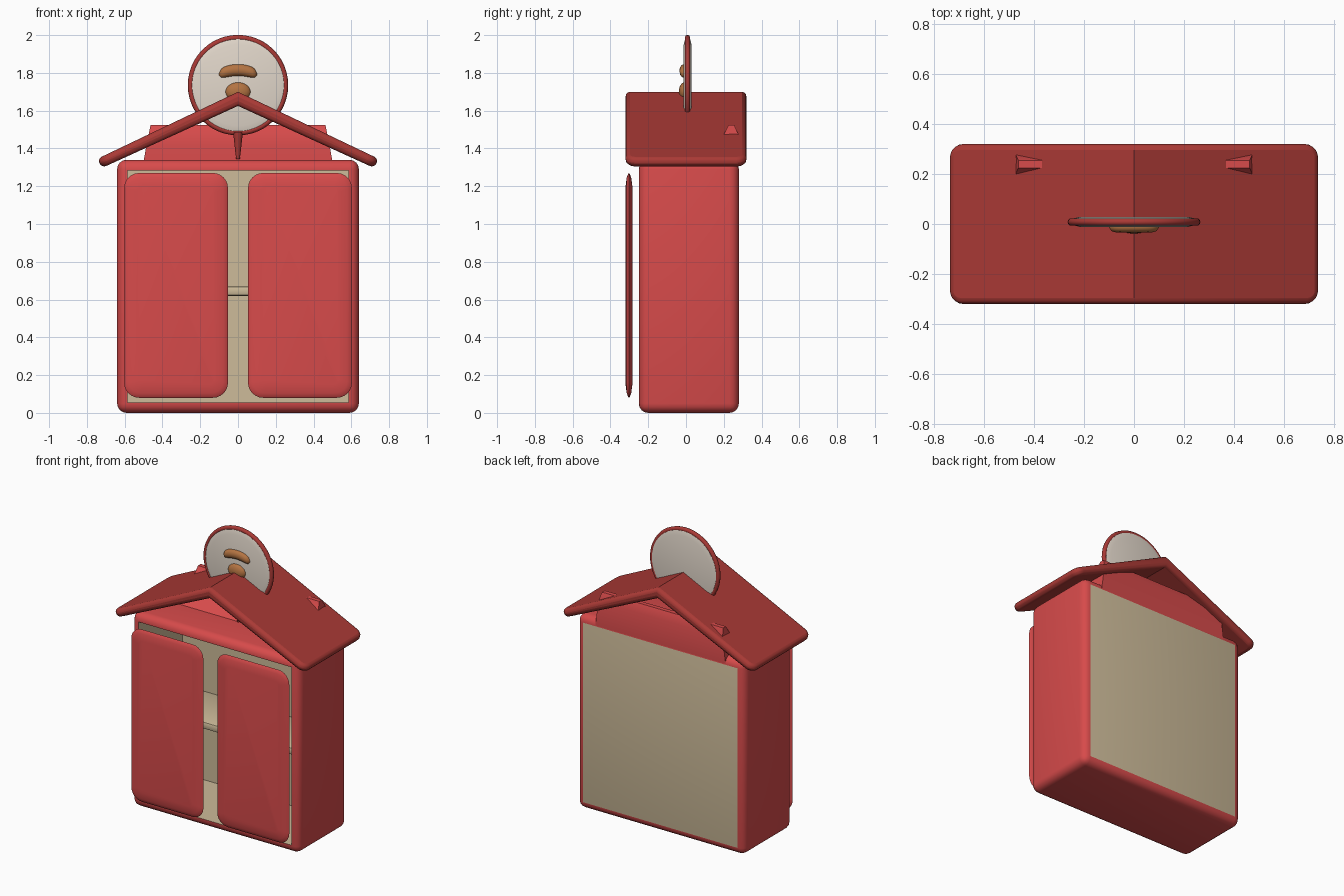
import bpy, bmesh, math
from mathutils import Matrix, Vector

if "Cube" in bpy.data.objects:
    bpy.data.objects.remove(bpy.data.objects["Cube"], do_unlink=True)


def material(name, r, g, b):
    m = bpy.data.materials.new(name)
    m.use_nodes = True
    colour = [(c / 255) ** 2.2 for c in (r, g, b)] + [1]
    m.diffuse_color = colour
    m.node_tree.nodes["Principled BSDF"].inputs["Base Color"].default_value = colour
    return m


RED = material("bright red", 214, 76, 76)
ROOF_RED = material("dark red", 168, 60, 56)
BEIGE = material("beige", 204, 186, 152)
CREAM = material("cream", 226, 215, 202)
BROWN = material("brown", 178, 115, 68)


def finish(name, bm, *mats):
    bmesh.ops.recalc_face_normals(bm, faces=bm.faces)
    mesh = bpy.data.meshes.new(name)
    bm.to_mesh(mesh)
    bm.free()
    obj = bpy.data.objects.new(name, mesh)
    bpy.context.collection.objects.link(obj)
    for m in mats:
        mesh.materials.append(m)
    return obj


def smooth(obj, angle=40):
    bpy.ops.object.select_all(action="DESELECT")
    obj.select_set(True)
    bpy.context.view_layer.objects.active = obj
    bpy.ops.object.shade_smooth_by_angle(angle=math.radians(angle))


def box(low, high):
    low, high = Vector(low), Vector(high)
    bm = bmesh.new()
    bmesh.ops.create_cube(bm, size=1)
    bmesh.ops.scale(bm, vec=high - low, verts=bm.verts)
    bmesh.ops.translate(bm, vec=(low + high) / 2, verts=bm.verts)
    return bm


def loft(rings):
    # closed solid through rings of equal point count
    bm = bmesh.new()
    loops = [[bm.verts.new(p) for p in ring] for ring in rings]
    n = len(loops[0])
    for a, b in zip(loops, loops[1:]):
        for i in range(n):
            j = (i + 1) % n
            bm.faces.new((a[i], a[j], b[j], b[i]))
    bm.faces.new(loops[0])
    bm.faces.new(loops[-1])
    return bm


def round_rect(cx, cz, w, h, r, y, steps=6):
    points = []
    for quarter, (sx, sz) in enumerate([(1, 1), (-1, 1), (-1, -1), (1, -1)]):
        for k in range(steps + 1):
            a = math.pi / 2 * (quarter + k / steps)
            points.append((cx + sx * (w / 2 - r) + r * math.cos(a), y,
                           cz + sz * (h / 2 - r) + r * math.sin(a)))
    return points


# Cabinet: rounded box, hollowed from the front, beige inside and on the back
bm = box((-0.64, -0.25, 0), (0.64, 0.28, 1.34))
bmesh.ops.bevel(bm, geom=bm.edges[:], offset=0.05, segments=4, profile=0.5, affect="EDGES")
bm.normal_update()
back = max(bm.faces, key=lambda f: f.calc_center_median().y)
front = min(bm.faces, key=lambda f: f.calc_center_median().y)
back.material_index = 1
bmesh.ops.inset_region(bm, faces=[front], thickness=0.008)
inner = bmesh.ops.extrude_discrete_faces(bm, faces=[front])["faces"][0]
bmesh.ops.translate(bm, vec=(0, 0.48, 0), verts=inner.verts)
inner.material_index = 1
for e in inner.edges:
    for f in e.link_faces:
        f.material_index = 1
smooth(finish("cabinet", bm, RED, BEIGE))

# Shelf
bm = box((-0.59, -0.15, 0.62), (0.59, 0.235, 0.67))
bmesh.ops.bevel(bm, geom=bm.edges[:], offset=0.012, segments=2, profile=0.5, affect="EDGES")
smooth(finish("shelf", bm, BEIGE))

# Doors: thin pillowed slabs floating before the cabinet
LAYERS = [(0.07, -0.284), (0.025, -0.290), (0.006, -0.297), (0, -0.302),
          (0.006, -0.307), (0.025, -0.314), (0.07, -0.320)]
for side, name in ((1, "left_door"), (-1, "right_door")):
    rings = [round_rect(side * 0.328, 0.675, 0.55 - 2 * i, 1.19 - 2 * i, 0.08 - 0.7 * i, y)
             for i, y in LAYERS]
    smooth(finish(name, loft(rings), RED), 60)

# Attic wedge rising toward the back
PROFILE = [(0, 1.33), (0.12, 1.415), (0.2, 1.475), (0.225, 1.525), (0.255, 1.525),
           (0.279, 1.47), (0.279, 1.28)]
bm = loft([[(s * (0.5 - 0.2 * max(0, z - 1.34)), y, z) for y, z in PROFILE] for s in (-1, 1)])
smooth(finish("attic_wedge", bm, RED))

# Roof: chevron with rounded corners and soft rims
HALF = [(0.745, 1.345), (0.72, 1.297)]
chevron = [(0, 1.70)] + HALF + [(0, 1.625)] + [(-x, z) for x, z in reversed(HALF)]
bm = bmesh.new()
loops = [[bm.verts.new((x, y, z)) for x, z in chevron] for y in (-0.32, 0.32)]
for i in range(6):
    j = (i + 1) % 6
    bm.faces.new((loops[0][i], loops[0][j], loops[1][j], loops[1][i]))
for a, b, c, d in ((0, 1, 2, 3), (3, 4, 5, 0)):
    for loop in loops:
        bm.faces.new([loop[k] for k in (a, b, c, d)])
bmesh.ops.recalc_face_normals(bm, faces=bm.faces)
corners = [e for e in bm.edges if all(abs(v.co.x) > 0.7 for v in e.verts)
           and e.verts[0].co.y == e.verts[1].co.y]
bmesh.ops.bevel(bm, geom=corners, offset=0.055, segments=5, profile=0.5, affect="EDGES")
roof = finish("roof", bm, ROOF_RED)
soft = roof.modifiers.new("soft_rim", "BEVEL")
soft.width, soft.segments = 0.024, 3
soft.limit_method, soft.angle_limit = "ANGLE", math.radians(60)
smooth(roof, 45)


# Round sign: face disc, rim, stem
def ring(r, y):
    return [(r * math.cos(math.tau * k / 48), y, 1.735 + r * math.sin(math.tau * k / 48))
            for k in range(48)]


bm = loft([ring(0.215, -0.012), ring(0.245, -0.004), ring(0.245, 0.022), ring(0.215, 0.029)])
smooth(finish("sign_face", bm, CREAM))
bpy.ops.mesh.primitive_torus_add(location=(0, 0.008, 1.735), rotation=(math.pi / 2, 0, 0),
                                 major_radius=0.251, minor_radius=0.015,
                                 major_segments=48, minor_segments=10)
rim = bpy.context.object
rim.name = "sign_rim"
rim.data.materials.append(ROOF_RED)
smooth(rim, 60)
bm = bmesh.new()
bmesh.ops.create_cone(bm, cap_ends=True, segments=16, radius1=0.01, radius2=0.026, depth=0.14,
                      matrix=Matrix.Translation((0, 0.008, 1.415)))
smooth(finish("sign_stem", bm, ROOF_RED))

# Brown relief on the sign: arched band and dome
bm = bmesh.new()
bmesh.ops.create_uvsphere(bm, u_segments=24, v_segments=12, radius=1)
bmesh.ops.scale(bm, vec=(0.067, 0.03, 0.05), verts=bm.verts)
bmesh.ops.translate(bm, vec=(0, -0.008, 1.70), verts=bm.verts)
smooth(finish("sign_dome", bm, BROWN), 60)

sections = []
for k in range(17):
    t = k / 8 - 1
    x = 0.102 * t
    r = 0.029 * (1 - abs(t) ** 6) ** 0.5 + 0.002
    z = 1.815 - 2.2 * x * x
    sections.append([(x, -0.01 + 0.8 * r * math.cos(a), z + r * math.sin(a))
                     for a in (math.tau * i / 12 for i in range(12))])
smooth(finish("sign_band", loft(sections), BROWN), 60)
